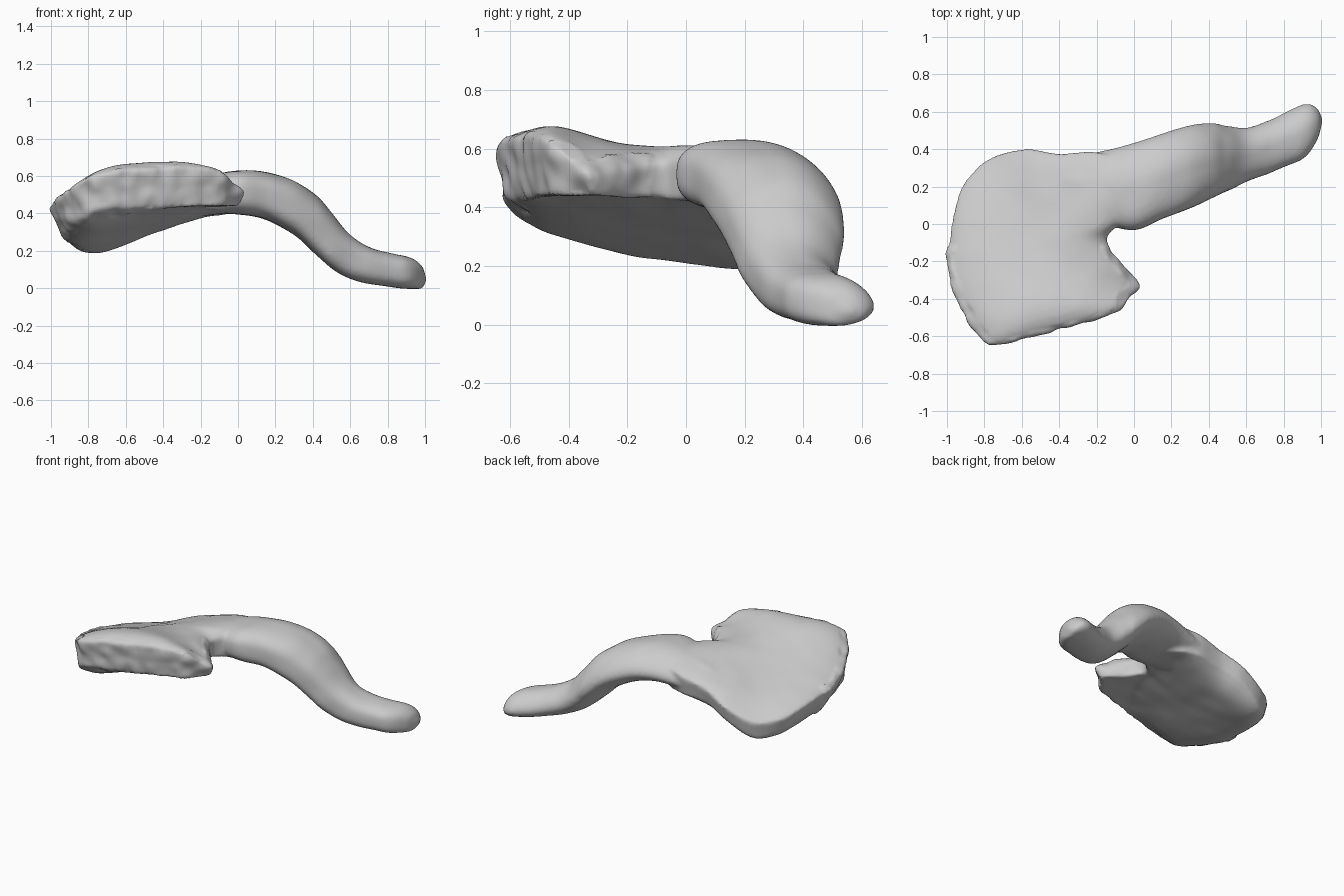
import bpy, bmesh, math
from mathutils import Vector, noise

old = bpy.data.objects.get("Cube")
if old:
    bpy.data.objects.remove(old, do_unlink=True)

bone = bpy.data.materials.new("pale grey bone")
bone.use_nodes = True
grey = (0.6, 0.6, 0.6, 1)
bone.diffuse_color = grey
bone.node_tree.nodes["Principled BSDF"].inputs["Base Color"].default_value = grey


def spline(keys, steps, closed):
    """Sample a smooth curve through tuples of any length."""
    n = len(keys)
    pick = (lambda i: keys[i % n]) if closed else (lambda i: keys[max(0, min(n - 1, i))])
    out = []
    for i in range(n if closed else n - 1):
        for s in range(steps):
            t = s / steps
            out.append([b + t / 2 * (c - a + t * (2*a - 5*b + 4*c - d + t * (3*(b - c) + d - a)))
                        for a, b, c, d in zip(pick(i - 1), pick(i), pick(i + 1), pick(i + 2))])
    if not closed:
        out.append(list(keys[-1]))
    return out


def loft(bm, rings, start, end):
    """Bridge closed rings of points and close each end with a fan."""
    loops = [[bm.verts.new(p) for p in ring] for ring in rings]
    n = len(loops[0])
    for a, b in zip(loops, loops[1:]):
        for i in range(n):
            bm.faces.new((a[i], a[(i + 1) % n], b[(i + 1) % n], b[i]))
    for loop, tip in ((loops[0], start), (loops[-1], end)):
        v = bm.verts.new(tip)
        for i in range(n):
            bm.faces.new((loop[i], loop[(i + 1) % n], v))


bm = bmesh.new()

# Broad blade: rim points as x, y, upper height, lower height
rim = spline([
    (-.2, .385, .53, .39), (-.4, .375, .48, .37), (-.57, .405, .41, .31), (-.76, .355, .33, .21),
    (-.895, .24, .34, .24), (-.955, .1, .38, .3), (-.99, -.1, .42, .34), (-1.005, -.22, .44, .37),
    (-.945, -.41, .5, .37), (-.855, -.575, .56, .37), (-.745, -.65, .61, .43),
    (-.55, -.605, .63, .43), (-.34, -.55, .645, .43), (-.1, -.475, .63, .44),
    (.005, -.365, .54, .44), (.03, -.32, .51, .44), (-.055, -.22, .53, .43),
    (-.145, -.08, .55, .43), (-.05, .05, .57, .41), (-.05, .3, .56, .39)], 6, True)
hub = Vector((-.5, -.1))


def upper_height(x, y, t):
    """Blend the rim heights by distance and crown the middle."""
    weights = [((x - r[0]) ** 2 + (y - r[1]) ** 2 + 1e-4) ** -1.5 for r in rim]
    return sum(w * r[2] for w, r in zip(weights, rim)) / sum(weights) + .066 * (1 - t ** 6)


def lower_height(x, y, t, edge):
    """Tilted underside that rolls up to meet the rim."""
    plane = min(.44, .445 + .35 * x - .17 * (y - .2))
    return plane + (edge - plane) * t ** 6


def blade_ring(t, lower):
    ring = []
    for x, y, top, low in rim:
        inset = .955 if lower else 1
        p = hub + (Vector((x, y)) - hub) * t * inset
        z = lower_height(*p, t, low) if lower else upper_height(*p, t)
        ring.append((*p, z))
    return ring


levels = [i / 12 for i in range(1, 13)]
blade = [blade_ring(t, True) for t in levels]
blade += [blade_ring(t, False) for t in reversed(levels)]
loft(bm, blade, (*hub, lower_height(*hub, 0, 0)), (*hub, upper_height(*hub, 0)))

# Arched arm: sections as x, front, back, lower, upper
arm = spline([
    (-.55, .12, .31, .36, .47), (-.35, .06, .355, .365, .56), (-.15, 0, .395, .39, .605),
    (0, -.035, .435, .395, .63), (.15, .025, .485, .365, .62), (.3, .085, .53, .285, .575),
    (.42, .14, .54, .175, .495), (.5, .175, .525, .105, .405), (.6, .225, .515, .05, .285),
    (.72, .27, .555, .02, .215), (.82, .31, .605, .005, .185), (.9, .345, .64, -.003, .17),
    (.95, .395, .64, -.003, .148), (.985, .46, .615, -.002, .115)], 4, False)


def arm_ring(x, front, back, low, high):
    """Full, squarish front and a rounder back that droops a little."""
    ring = []
    droop = .11 * (high - low)
    for i in range(32):
        a = math.tau * i / 32
        c, s = math.cos(a), math.sin(a)
        power = .68 if c < 0 else 1.1
        c, s = (math.copysign(abs(k) ** power, k) for k in (c, s))
        ring.append((x, (front + back) / 2 + c * (back - front) / 2,
                     (low + high) / 2 + s * (high - low) / 2 - droop * max(c, 0) ** 2))
    return ring


loft(bm, [arm_ring(*s) for s in arm], (-.58, .2, .42), (1.008, .56, .045))
bmesh.ops.recalc_face_normals(bm, faces=bm.faces)
mesh = bpy.data.meshes.new("bone_form")
bm.to_mesh(mesh)
bm.free()

# Fuse the blade and arm into one organic surface
obj = bpy.data.objects.new("blade_and_arm", mesh)
bpy.context.collection.objects.link(obj)
fuse = obj.modifiers.new("fuse", 'REMESH')
fuse.mode = 'VOXEL'
fuse.voxel_size = .013
soften = obj.modifiers.new("soften", 'SMOOTH')
soften.factor = .5
soften.iterations = 7
fused = bpy.data.meshes.new_from_object(obj.evaluated_get(bpy.context.evaluated_depsgraph_get()))
obj.modifiers.clear()
obj.data = fused

# Weathered surface, most ragged along the free rim of the blade
bm = bmesh.new()
bm.from_mesh(fused)
bm.normal_update()
moves = []
for v in bm.verts:
    p = v.co
    edge = min(math.hypot(p.x - r[0], p.y - r[1]) for r in rim)
    free = edge < .09 and p.y < -.12 and abs(v.normal.z) < .85
    amount = .012 if free else .004
    moves.append(v.normal * amount * noise.noise(p * (13 if free else 7)))
for v, move in zip(bm.verts, moves):
    v.co += move
for f in bm.faces:
    f.smooth = True
bm.to_mesh(fused)
bm.free()
fused.materials.clear()
fused.materials.append(bone)
